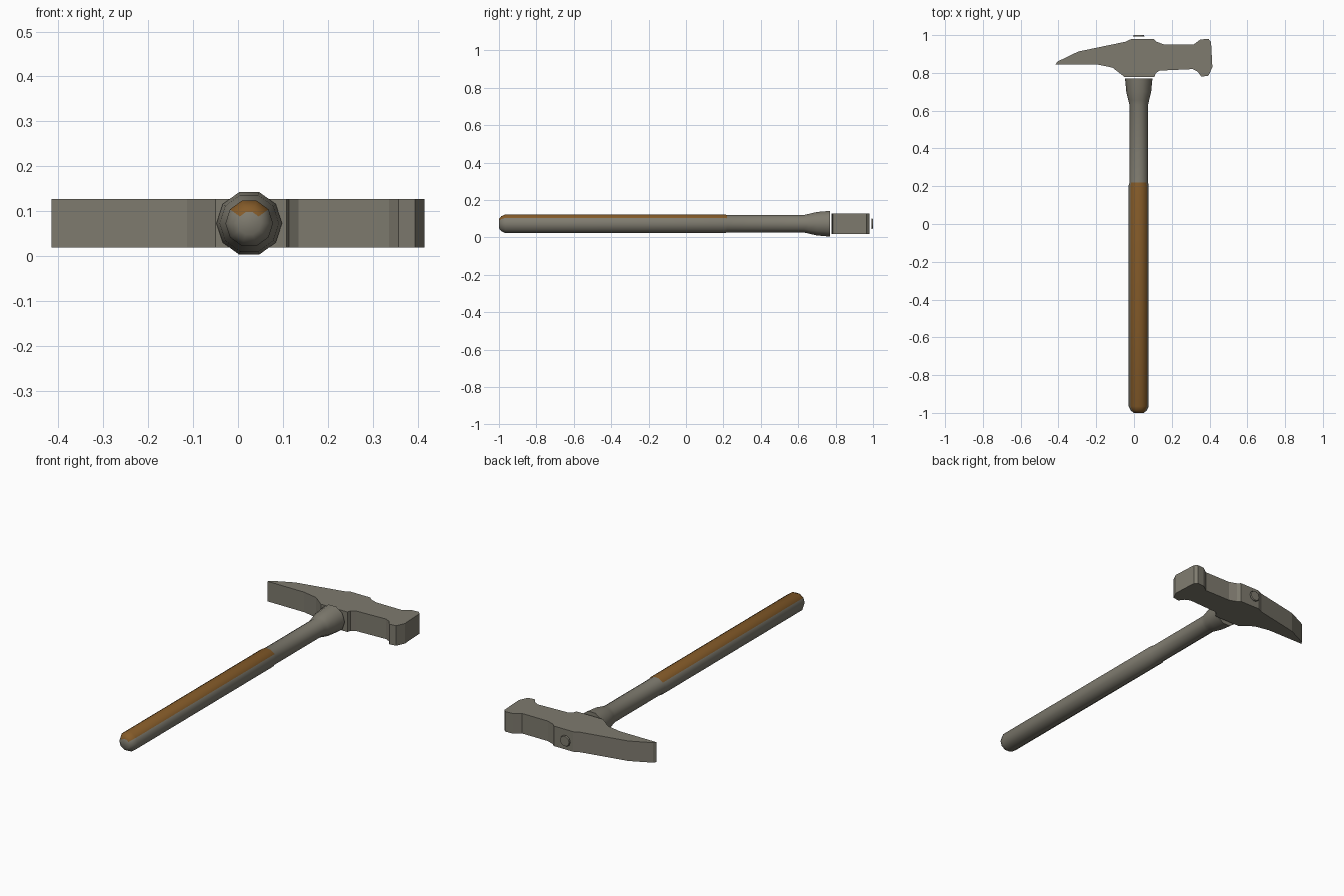
import bpy, bmesh, math

if "Cube" in bpy.data.objects:
    bpy.data.objects.remove(bpy.data.objects["Cube"])

CX, CZ = 0.025, 0.073   # handle axis
SIDES = 10


def material(name, rgb):
    m = bpy.data.materials.new(name)
    m.diffuse_color = (*rgb, 1)
    m.use_nodes = True
    m.node_tree.nodes["Principled BSDF"].inputs["Base Color"].default_value = m.diffuse_color
    return m


steel = material("steel_grey", (0.21, 0.197, 0.158))
wood = material("wood_brown", (0.235, 0.105, 0.022))


def finish(name, bm, mats, smooth=None):
    bmesh.ops.recalc_face_normals(bm, faces=bm.faces)
    me = bpy.data.meshes.new(name)
    bm.to_mesh(me)
    bm.free()
    for m in mats:
        me.materials.append(m)
    ob = bpy.data.objects.new(name, me)
    bpy.context.collection.objects.link(ob)
    if smooth:
        bpy.ops.object.select_all(action='DESELECT')
        ob.select_set(True)
        bpy.context.view_layer.objects.active = ob
        bpy.ops.object.shade_smooth_by_angle(angle=math.radians(smooth))
    return ob


def lathe_y(profile):
    """Closed ten-sided turning along y from (y, radius) pairs."""
    bm = bmesh.new()
    rings = []
    for y, r in profile:
        rings.append([bm.verts.new((CX + r * math.cos(a), y, CZ + r * math.sin(a)))
                      for a in (math.tau * i / SIDES for i in range(SIDES))])
    for a, b in zip(rings, rings[1:]):
        for i in range(SIDES):
            j = (i + 1) % SIDES
            bm.faces.new((a[i], a[j], b[j], b[i]))
    bm.faces.new(rings[0])
    bm.faces.new(rings[-1])
    return bm


# Handle: rounded butt, long grip, thinner neck, flared collar
bm = lathe_y([(-1.0, 0.026), (-0.988, 0.042), (-0.965, 0.053), (0.205, 0.053),
              (0.22, 0.049), (0.63, 0.049), (0.655, 0.055), (0.70, 0.066),
              (0.755, 0.071), (0.77, 0.073)])
# Wooden strip along the upper three sides of the grip
for f in bm.faces:
    c = f.calc_center_median()
    if len(f.verts) == 4 and c.y < 0.215:
        f.material_index = int(math.atan2(c.z - CZ, abs(c.x - CX)) > math.radians(40))
finish("handle", bm, [steel, wood], 40)

# Head: outline with pick point on the left and hammer face on the right
outline = [(-.415, .845), (-.405, .86), (-.295, .913), (-.045, .965), (-.013, .98),
           (.103, .98), (.119, .965), (.16, .95), (.315, .95), (.352, .977),
           (.394, .98), (.408, .965), (.415, .83), (.394, .785), (.357, .78),
           (.336, .807), (.31, .82), (.135, .812), (.114, .797), (.108, .778),
           (-.05, .778), (-.114, .828), (-.198, .845)]
bm = bmesh.new()
face = bm.faces.new([bm.verts.new((x, y, 0.019)) for x, y in outline])
up = bmesh.ops.extrude_face_region(bm, geom=[face], use_keep_orig=True)
bmesh.ops.translate(bm, vec=(0, 0, 0.108),
                    verts=[v for v in up["geom"] if isinstance(v, bmesh.types.BMVert)])
finish("hammer_head", bm, [steel])

# Small end cap behind the head
finish("end_cap", lathe_y([(0.993, 0.03), (1.0, 0.027)]), [steel], 40)
